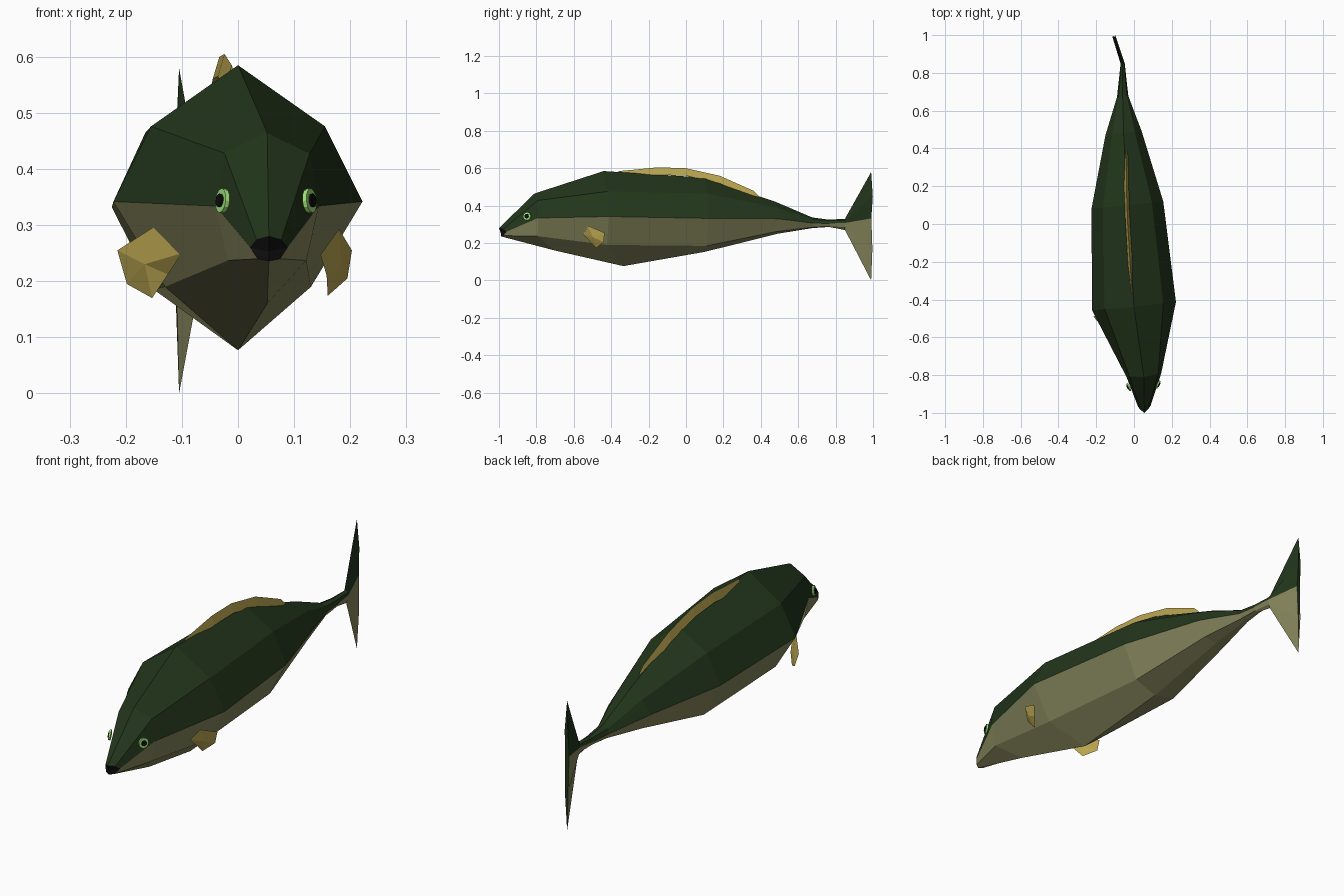
import bpy, math
from mathutils import Vector

if "Cube" in bpy.data.objects:
    bpy.data.objects.remove(bpy.data.objects["Cube"])


def material(name, rgb):
    m = bpy.data.materials.new(name)
    m.diffuse_color = (*rgb, 1)
    m.use_nodes = True
    m.node_tree.nodes["Principled BSDF"].inputs["Base Color"].default_value = m.diffuse_color
    return m


GREEN = material("dark_green", (0.016, 0.036, 0.011))
OLIVE = material("olive_belly", (0.24, 0.24, 0.11))
GOLD = material("gold_fin", (0.48, 0.37, 0.08))
BLACK = material("black", (0.004, 0.004, 0.004))
IRIS = material("pale_green", (0.36, 0.78, 0.2))


def make(name, verts, faces, mats, slots=None):
    me = bpy.data.meshes.new(name)
    me.from_pydata([tuple(v) for v in verts], [], faces)
    for m in mats:
        me.materials.append(m)
    if slots:
        me.polygons.foreach_set("material_index", slots)
    me.update()
    ob = bpy.data.objects.new(name, me)
    bpy.context.collection.objects.link(ob)
    return ob


def ring(cx, y, top, upper, side, lower, bottom):
    """Eight points: top, right side down to the bottom, left side back up."""
    half = [(dx, y + oy, z) for dx, oy, z in (upper, side, lower)]
    pts = [(0, y + top[0], top[1])] + half + [(0, y + bottom[0], bottom[1])]
    pts += [(-dx, py, z) for dx, py, z in reversed(half)]
    return [Vector((cx + dx, py + 0.1 * dx, z)) for dx, py, z in pts]


def loft(name, rings, nose=None):
    verts = [p for r in rings for p in r]
    faces, slots = [], []
    for i in range(len(rings) - 1):
        for k in range(8):
            a, b = i * 8 + k, i * 8 + (k + 1) % 8
            faces.append((a, b, b + 8, a + 8))
            slots.append(1 if 2 <= k <= 5 else 0)
    last = (len(rings) - 1) * 8
    faces.append(tuple(range(last + 7, last - 1, -1)))
    slots.append(0)
    if nose:
        verts.append(Vector(nose))
        for k in range(8):
            faces.append((len(verts) - 1, (k + 1) % 8, k))
            slots.append(2)
    else:
        faces.append(tuple(range(8)))
        slots.append(0)
    return make(name, verts, faces, [GREEN, OLIVE, BLACK], slots)


# Body: centre x, y, then top, upper, side, lower and bottom points of each ring
tail_root = ring(-0.06, 0.85, (0, .33), (.009, 0, .32), (.011, 0, .308), (.008, 0, .285), (0, .27))
loft("body", [
    ring(0.055, -0.98, (-.02, .28), (.022, 0, .274), (.033, .015, .26), (.02, 0, .24), (-.01, .236)),
    ring(0.052, -0.80, (-.01, .465), (.076, 0, .428), (.092, 0, .334), (.07, 0, .237), (.1, .16)),
    ring(0.0, -0.435, (-.005, .585), (.155, 0, .476), (.222, 0, .342), (.13, 0, .19), (.1, .077)),
    ring(-0.035, 0.10, (0, .55), (.13, 0, .465), (.19, 0, .332), (.115, 0, .185), (0, .153)),
    ring(-0.055, 0.48, (0, .42), (.06, 0, .39), (.096, 0, .33), (.06, 0, .262), (.01, .25)),
    ring(-0.06, 0.675, (0, .337), (.022, 0, .327), (.03, 0, .307), (.02, 0, .285), (0, .28)),
    ring(-0.06, 0.765, (0, .325), (.014, 0, .32), (.02, 0, .305), (.013, 0, .29), (0, .286)),
    tail_root,
], nose=(0.055, -0.99, 0.253))

# Tail fin flares from the tail root to a tall thin trailing edge
loft("tail_fin", [
    tail_root,
    ring(-0.105, 0.99, (0, .58), (.006, .008, .45), (.009, 0, .332), (.006, .006, .17), (0, 0)),
])

# Dorsal fin: thin blade following the back
outline = [(-.36, .585), (-.28, .592), (-.15, .605), (0, .6), (.18, .56), (.36, .48), (.39, .45)]
verts, faces = [], []
for y, z in outline:
    cx = -0.006 - 0.034 * min(1, max(0, (y + .44) / .55))
    for dx, dz in ((0, 0), (.012, -.04), (-.012, -.04)):
        verts.append((cx + dx, y, z + dz))
for i in range(0, 3 * len(outline) - 3, 3):
    for k in range(3):
        a, b = i + k, i + (k + 1) % 3
        faces.append((a, a + 3, b + 3, b))
n = len(verts)
faces += [(0, 1, 2), (n - 1, n - 2, n - 3)]
make("dorsal_fin", verts, faces, [GOLD])

# Pectoral fins: small cupped paddles
fins = {
    "right": [(.147, -.55, .247), (.18, -.525, .293), (.203, -.435, .255),
              (.195, -.44, .205), (.16, -.48, .174), (.158, -.515, .21)],
    "left": [(-.1, -.61, .25), (-.145, -.57, .3), (-.215, -.49, .255),
             (-.198, -.485, .195), (-.153, -.53, .17), (-.125, -.56, .212)],
}
for side, pts in fins.items():
    s = 1 if side == "right" else -1
    pts = [Vector(p) for p in pts]
    mid = sum(pts, Vector()) / 6
    out = Vector((s * 0.85, -0.5, 0))
    verts = pts + [mid + out * 0.012, mid - out * 0.004]
    faces = []
    for k in range(6):
        j = (k + 1) % 6
        faces += [(k, j, 6), (j, k, 7)] if s < 0 else [(j, k, 6), (k, j, 7)]
    make("pectoral_fin_" + side, verts, faces, [GOLD])

# Eyes: pale iris disc with a dark pupil on each side of the head
for side, s in (("left", -1), ("right", 1)):
    normal = Vector((s * 0.9, -0.42, 0.1)).normalized()
    quat = normal.to_track_quat('Z', 'Y')
    centre = Vector((0.05 + s * 0.074, -0.855 + s * 0.007, 0.343))
    for part, r, lift, mat in (("iris", .022, .004, IRIS), ("pupil", .012, .008, BLACK)):
        bpy.ops.mesh.primitive_cylinder_add(vertices=12, radius=r, depth=0.008,
                                            location=centre + normal * lift)
        ob = bpy.context.object
        ob.name = f"eye_{part}_{side}"
        ob.rotation_mode = 'QUATERNION'
        ob.rotation_quaternion = quat
        ob.data.materials.append(mat)
